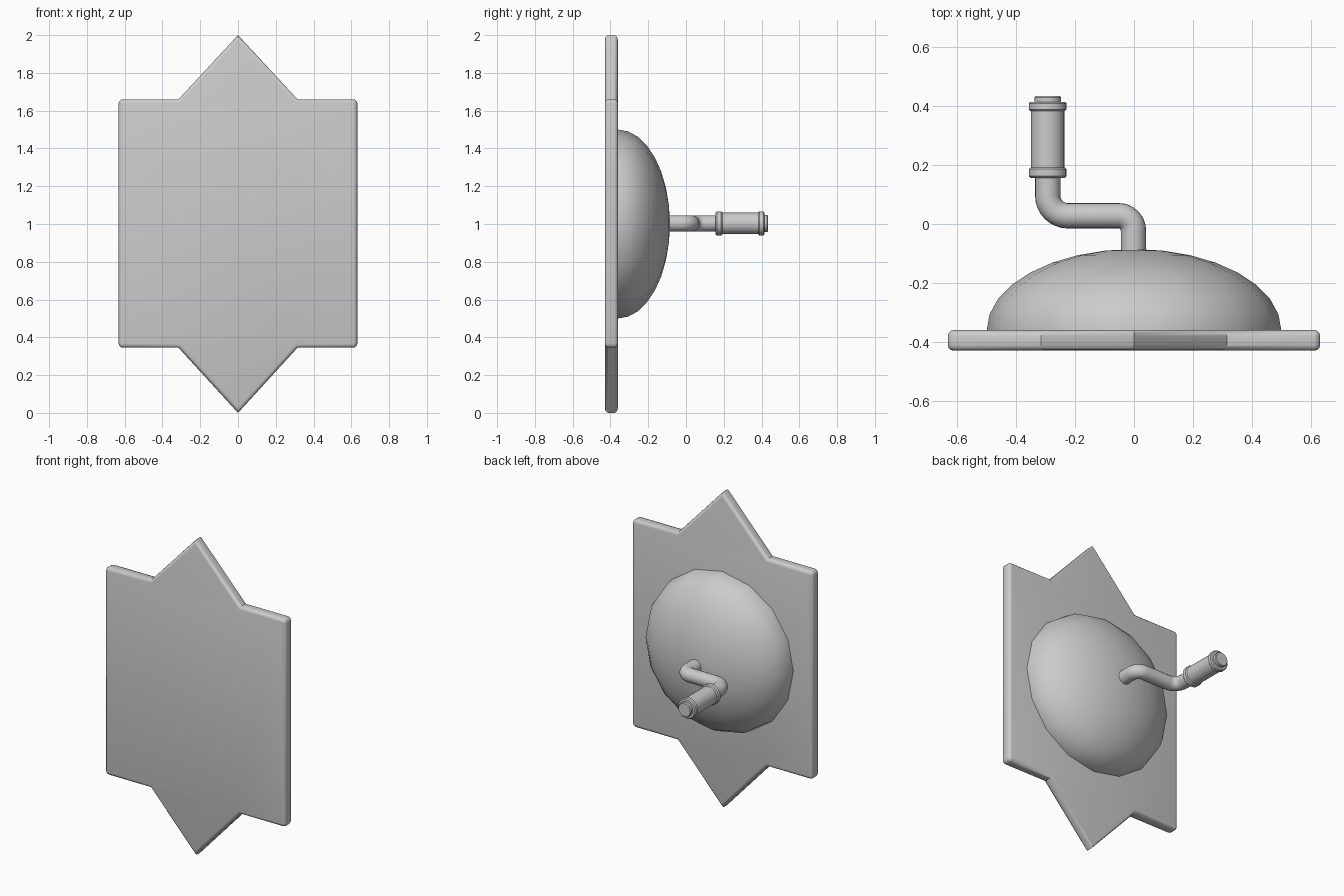
import bpy, bmesh, math
from mathutils import Vector

if "Cube" in bpy.data.objects:
    bpy.data.objects.remove(bpy.data.objects["Cube"])

Z = 1.003          # height of the crank axis
HANDLE_X = -0.293  # handle axis


def finish(name, bm, angle=40):
    bmesh.ops.recalc_face_normals(bm, faces=bm.faces)
    me = bpy.data.meshes.new(name)
    bm.to_mesh(me)
    bm.free()
    ob = bpy.data.objects.new(name, me)
    bpy.context.collection.objects.link(ob)
    bpy.ops.object.select_all(action='DESELECT')
    bpy.context.view_layer.objects.active = ob
    ob.select_set(True)
    bpy.ops.object.shade_smooth_by_angle(angle=math.radians(angle))
    return ob


def lathe_y(name, profile, cx, cz, segs, angle=40):
    """Revolve (radius, y) points around an axis parallel to y."""
    bm = bmesh.new()
    rings = []
    for r, y in profile:
        if r == 0:
            rings.append([bm.verts.new((cx, y, cz))] * segs)
        else:
            rings.append([bm.verts.new((cx + r * math.cos(math.tau * i / segs), y,
                                        cz + r * math.sin(math.tau * i / segs)))
                          for i in range(segs)])
    for a, b in zip(rings, rings[1:]):
        for i in range(segs):
            j = (i + 1) % segs
            bm.faces.new(list(dict.fromkeys((a[i], a[j], b[j], b[i]))))
    return finish(name, bm, angle)


# Back plate: pointed outline, extruded, rounded box corners and rim
Y0, Y1 = -0.43, -0.36
half = [(0, 2), (0.315, 1.66), (0.632, 1.66), (0.632, 0.345), (0.315, 0.345), (0, 0)]
outline = half + [(-x, z) for x, z in reversed(half[1:-1])]
bm = bmesh.new()
face = bm.faces.new([bm.verts.new((x, Y0, z)) for x, z in outline])
ext = bmesh.ops.extrude_face_region(bm, geom=[face], use_keep_orig=True)
for v in ext['geom']:
    if isinstance(v, bmesh.types.BMVert):
        v.co.y = Y1
bmesh.ops.recalc_face_normals(bm, faces=bm.faces)
corners = [e for e in bm.edges if abs(e.verts[0].co.y - e.verts[1].co.y) > 0.01
           and abs(e.verts[0].co.x) > 0.6]
bmesh.ops.bevel(bm, geom=corners, offset=0.022, segments=3, profile=0.5, affect='EDGES')
rim = [e for e in bm.edges if abs(e.verts[0].co.y - e.verts[1].co.y) < 1e-4]
bmesh.ops.bevel(bm, geom=rim, offset=0.02, segments=3, profile=0.5, affect='EDGES')
finish("back_plate", bm)

# Flattened dome
rings = 8
dome = [(0.5 * math.cos(math.pi / 2 * i / rings),
         Y1 + 0.275 * math.sin(math.pi / 2 * i / rings)) for i in range(rings)]
lathe_y("dome", [(0, Y1 - 0.01), (0.5, Y1 - 0.01)] + dome + [(0, -0.085)], 0, 1, 16)


# Bent crank rod: swept tube with rounded corners
def arc(cx, cy, r, a0, a1, n=8):
    return [(cx + r * math.cos(math.radians(a0 + (a1 - a0) * i / n)),
             cy + r * math.sin(math.radians(a0 + (a1 - a0) * i / n))) for i in range(n + 1)]


R1, R2, ROD, MID = 0.05, 0.068, 0.043, 0.028
path = ([(-0.002, -0.12)] + arc(-0.002 - R1, MID - R1, R1, 0, 90)
        + arc(HANDLE_X + R2, MID + R2, R2, 270, 180) + [(HANDLE_X, 0.18)])
bm = bmesh.new()
N = 20
prev = None
for i, p in enumerate(path):
    a, b = path[max(i - 1, 0)], path[min(i + 1, len(path) - 1)]
    t = Vector((b[0] - a[0], b[1] - a[1]))
    if 0 < i < len(path) - 1:
        t = ((Vector(p) - Vector(a)).normalized() + (Vector(b) - Vector(p)).normalized())
    t.normalize()
    ring = []
    for k in range(N):
        c, s = ROD * math.cos(math.tau * k / N), ROD * math.sin(math.tau * k / N)
        ring.append(bm.verts.new((p[0] - t.y * c, p[1] + t.x * c, Z + s)))
    if prev:
        for k in range(N):
            j = (k + 1) % N
            bm.faces.new((prev[k], prev[j], ring[j], ring[k]))
    else:
        bm.faces.new(ring)
    prev = ring
bm.faces.new(prev)
finish("crank_rod", bm, 50)


# Handle grip with two collars and an end cap
def collar(y0, y1, r=0.064, b=0.006):
    return [(r - b, y0), (r, y0 + b), (r, y1 - b), (r - b, y1)]


grip = ([(0, 0.157)] + collar(0.157, 0.192) + [(0.057, 0.192), (0.057, 0.383)]
        + collar(0.383, 0.415) + [(0.045, 0.415), (0.045, 0.43), (0.041, 0.435), (0, 0.435)])
grip = [p for i, p in enumerate(grip) if i == 0 or p != grip[i - 1]]
lathe_y("handle_grip", grip, HANDLE_X, Z, 24, 35)
